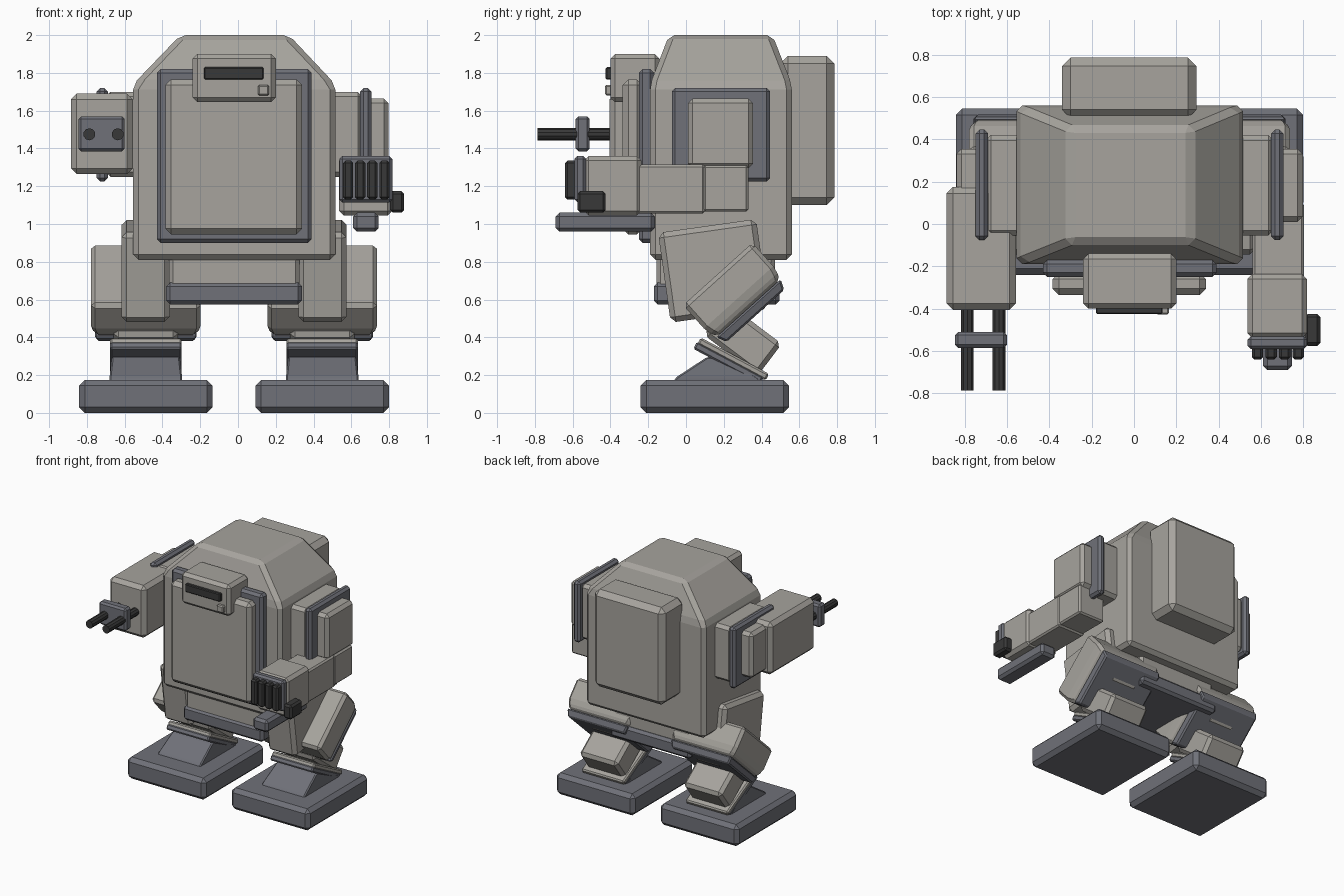
import bpy, bmesh, math
from mathutils import Matrix, Vector

if "Cube" in bpy.data.objects:
    bpy.data.objects.remove(bpy.data.objects["Cube"])

CX = -0.021  # symmetry plane of torso and legs


def material(name, rgb):
    m = bpy.data.materials.new(name)
    m.diffuse_color = (*rgb, 1)
    m.use_nodes = True
    m.node_tree.nodes["Principled BSDF"].inputs["Base Color"].default_value = m.diffuse_color
    return m


LIGHT = material("warm_light_grey", (0.385, 0.37, 0.34))
SLATE = material("slate_grey", (0.16, 0.165, 0.19))
BLACK = material("near_black", (0.04, 0.04, 0.04))


def finish(name, bm, mat, bevel):
    """Bevel a closed mesh and link it as a flat shaded object."""
    bmesh.ops.recalc_face_normals(bm, faces=bm.faces)
    if bevel:
        bmesh.ops.bevel(bm, geom=list(bm.edges), offset=bevel, segments=1,
                        affect='EDGES', clamp_overlap=True)
    me = bpy.data.meshes.new(name)
    bm.to_mesh(me)
    bm.free()
    me.materials.append(mat)
    ob = bpy.data.objects.new(name, me)
    bpy.context.collection.objects.link(ob)
    return ob


def loft(name, rings, mat, bevel=0.02, at=(0, 0, 0), tilt=0):
    """Stack rectangles (x0, x1, y0, y1, z) into a solid, tilt about x, then move."""
    bm = bmesh.new()
    loops = [[bm.verts.new(p) for p in ((a, c, z), (b, c, z), (b, d, z), (a, d, z))]
             for a, b, c, d, z in rings]
    bm.faces.new(loops[0])
    bm.faces.new(loops[-1])
    for lo, hi in zip(loops, loops[1:]):
        for i in range(4):
            j = (i + 1) % 4
            bm.faces.new((lo[i], lo[j], hi[j], hi[i]))
    bm.transform(Matrix.Translation(Vector(at)) @ Matrix.Rotation(math.radians(tilt), 4, 'X'))
    return finish(name, bm, mat, bevel)


def box(name, x, y, z, mat, bevel=0.02):
    return loft(name, [(*x, *y, z[0]), (*x, *y, z[1])], mat, bevel)


def slab(name, cx, cy, cz, hx, hy, hz, tilt, mat, bevel=0.02):
    """Tilted box from its centre and half sizes."""
    return loft(name, [(-hx, hx, -hy, hy, -hz), (-hx, hx, -hy, hy, hz)],
                mat, bevel, (cx, cy, cz), tilt)


def span(a, b, side):
    """Mirror an x range given from the symmetry plane."""
    return tuple(sorted((CX + side * a, CX + side * b)))


# Torso, with chamfered roof
loft("torso", [(-0.555, 0.515, -0.19, 0.56, 0.81),
               (-0.555, 0.515, -0.19, 0.56, 1.74),
               (-0.305, 0.27, -0.09, 0.458, 2.0)], LIGHT, 0.028)
box("backpack", (-0.34, 0.295), (0.50, 0.785), (1.10, 1.89), LIGHT, 0.04)
box("chest_frame", (-0.43, 0.39), (-0.25, -0.17), (0.90, 1.82), SLATE)
box("chest_panel", (-0.385, 0.34), (-0.335, -0.23), (0.945, 1.765), LIGHT, 0.03)

# Sensor head on the chest
box("sensor_head", (-0.24, 0.20), (-0.40, -0.14), (1.645, 1.90), LIGHT, 0.025)
box("sensor_slit", (-0.18, 0.135), (-0.425, -0.38), (1.765, 1.83), BLACK, 0.006)
box("sensor_button", (0.105, 0.165), (-0.428, -0.38), (1.68, 1.737), LIGHT, 0.008)

# Pelvis and its belt
box("pelvis", (-0.365, 0.325), (-0.155, 0.47), (0.62, 0.85), LIGHT)
box("pelvis_belt", (-0.38, 0.338), (-0.17, 0.495), (0.575, 0.69), SLATE)

for side, tag in ((-1, "left"), (1, "right")):
    lx = CX + side * 0.467

    # Shoulder stack
    box(tag + "_shoulder", span(0.50, 0.68, side), (-0.055, 0.42), (1.25, 1.70), LIGHT, 0.025)
    box(tag + "_shoulder_plate", span(0.668, 0.727, side), (-0.075, 0.445), (1.225, 1.72), SLATE, 0.018)
    box(tag + "_shoulder_cap", span(0.70, 0.818, side), (0.01, 0.355), (1.295, 1.665), LIGHT, 0.025)

    # Hip block
    slab(tag + "_hip", CX + side * 0.468, 0.145, 0.752, 0.128, 0.262, 0.24, 8, LIGHT, 0.028)

    # Tapered thigh with slate underside
    at = (lx, 0.267, 0.625)
    loft(tag + "_thigh", [(-0.262, 0.262, -0.22, 0.22, -0.10),
                          (-0.29, 0.29, -0.247, 0.247, -0.04),
                          (-0.29, 0.29, -0.247, 0.247, 0.148)], LIGHT, 0.022, at, 42)
    loft(tag + "_thigh_underside", [(-0.255, 0.255, -0.205, 0.205, -0.15),
                                    (-0.272, 0.272, -0.23, 0.23, -0.095)], SLATE, 0.01, at, 42)

    # Shin and ankle
    slab(tag + "_shin", lx, 0.30, 0.39, 0.17, 0.18, 0.105, -37, LIGHT, 0.025)
    slab(tag + "_shin_plate", lx, 0.25, 0.285, 0.19, 0.205, 0.02, -28, LIGHT, 0.01)
    slab(tag + "_ankle_plate", lx, 0.225, 0.265, 0.19, 0.20, 0.022, -28, SLATE, 0.01)
    loft(tag + "_ankle", [(lx - 0.192, lx + 0.192, -0.07, 0.40, 0.16),
                          (lx - 0.192, lx + 0.192, -0.05, 0.38, 0.19),
                          (lx - 0.18, lx + 0.18, 0.11, 0.20, 0.295)], SLATE, 0.008)

    # Foot
    box(tag + "_foot", (lx - 0.353, lx + 0.353), (-0.24, 0.545), (0, 0.175), SLATE, 0.03)

# Gun arm
box("gun_arm", (-0.885, -0.557), (-0.405, 0.175), (1.265, 1.69), LIGHT, 0.03)
box("gun_clamp", (-0.845, -0.60), (-0.585, -0.51), (1.385, 1.57), SLATE, 0.015)
for i, x in enumerate((-0.787, -0.637)):
    bm = bmesh.new()
    bmesh.ops.create_cone(bm, cap_ends=True, segments=10, radius1=0.032, radius2=0.032, depth=0.42)
    bm.transform(Matrix.Translation((x, -0.575, 1.475)) @ Matrix.Rotation(math.pi / 2, 4, 'X'))
    finish("gun_barrel_%d" % (i + 1), bm, BLACK, 0)

# Fist arm
box("upper_forearm", (0.565, 0.80), (0.09, 0.33), (1.065, 1.31), LIGHT, 0.012)
box("forearm", (0.56, 0.803), (-0.26, 0.10), (1.055, 1.315), LIGHT, 0.012)
box("fist", (0.535, 0.817), (-0.54, -0.235), (1.045, 1.36), LIGHT, 0.025)
box("knuckle_plate", (0.537, 0.817), (-0.59, -0.53), (1.115, 1.36), SLATE, 0.015)
for i in range(4):
    x = 0.583 + i * 0.064
    box("finger_%d" % (i + 1), (x - 0.027, x + 0.027), (-0.64, -0.57), (1.13, 1.335), BLACK, 0.012)
box("thumb", (0.805, 0.88), (-0.575, -0.425), (1.06, 1.175), BLACK, 0.015)
box("wrist_blade", (0.61, 0.745), (-0.69, -0.165), (0.96, 1.06), SLATE, 0.02)
